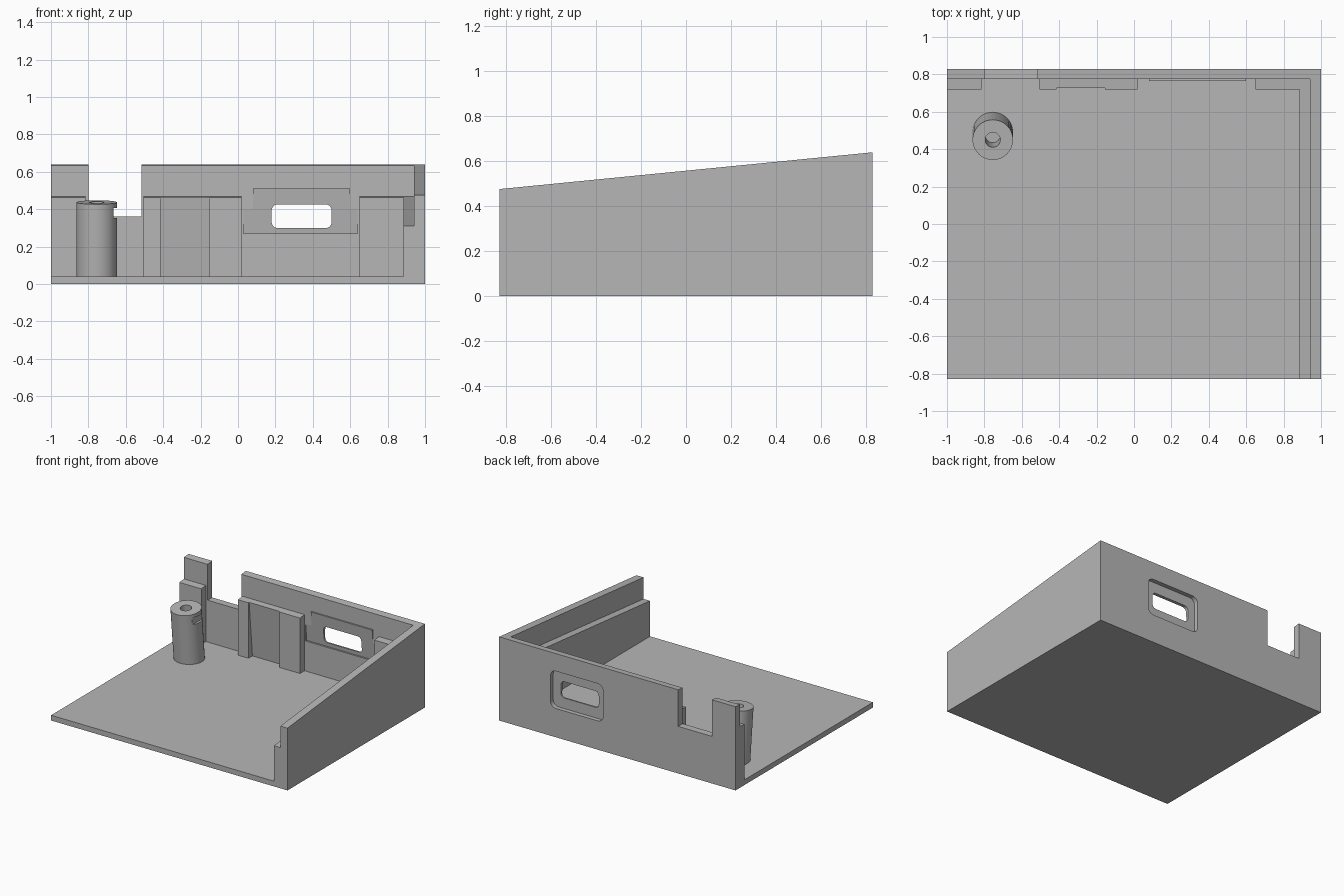
import bpy, bmesh, math
from mathutils import Matrix, Vector

cube = bpy.data.objects.get("Cube")
if cube:
    bpy.data.objects.remove(cube)

grey = bpy.data.materials.new("plain grey")
grey.use_nodes = True
COLOUR = (0.47, 0.47, 0.47, 1)
grey.diffuse_color = COLOUR
grey.node_tree.nodes["Principled BSDF"].inputs["Base Color"].default_value = COLOUR

HALF_X, HALF_Y, FLOOR = 1.0, 0.83, 0.04
WALL_X, WALL_Y = 0.94, 0.775        # inner faces of the outer walls
LEDGE_X, LEDGE_Y = 0.885, 0.72      # inner faces of the lid ledges
SLOPE, DROP = 0.0985, 0.165         # lid slope, ledge depth below the rim


def rim(y, drop=0):
    return 0.558 + SLOPE * y - drop


def finish(bm, name):
    bmesh.ops.recalc_face_normals(bm, faces=bm.faces)
    mesh = bpy.data.meshes.new(name)
    bm.to_mesh(mesh)
    bm.free()
    obj = bpy.data.objects.new(name, mesh)
    obj.data.materials.append(grey)
    bpy.context.collection.objects.link(obj)
    return obj


def extrude(name, points, offset):
    bm = bmesh.new()
    face = bm.faces.new([bm.verts.new(p) for p in points])
    new = bmesh.ops.extrude_face_region(bm, geom=[face])["geom"]
    bmesh.ops.translate(bm, vec=offset, verts=[v for v in new if isinstance(v, bmesh.types.BMVert)])
    return finish(bm, name)


def side_prism(name, x0, x1, profile):
    return extrude(name, [(x0, y, z) for y, z in profile], Vector((x1 - x0, 0, 0)))


def box(name, x0, x1, y0, y1, z0, z1):
    return side_prism(name, x0, x1, [(y0, z0), (y1, z0), (y1, z1), (y0, z1)])


def sloped(name, x0, x1, y0, y1, drop=0):
    return side_prism(name, x0, x1, [(y0, FLOOR), (y1, FLOOR), (y1, rim(y1, drop)), (y0, rim(y0, drop))])


def rounded(name, x0, x1, z0, z1, y0, y1, r):
    corners = [(x1 - r, z1 - r), (x0 + r, z1 - r), (x0 + r, z0 + r), (x1 - r, z0 + r)]
    pts = []
    for q, (cx, cz) in enumerate(corners):
        for i in range(7):
            a = math.pi / 2 * (q + i / 6)
            pts.append((cx + r * math.cos(a), y0, cz + r * math.sin(a)))
    return extrude(name, pts, Vector((0, y1 - y0, 0)))


def combine(obj, tool, operation="DIFFERENCE"):
    tool.hide_render = True
    mod = obj.modifiers.new("combine", "BOOLEAN")
    mod.operation, mod.object, mod.solver = operation, tool, "EXACT"
    bpy.context.view_layer.objects.active = obj
    bpy.ops.object.modifier_apply(modifier=mod.name)
    bpy.data.objects.remove(tool)


def cylinder(name, radius, length, top):
    # The axis stands square to the sloping lid
    bm = bmesh.new()
    bmesh.ops.create_cone(bm, cap_ends=True, segments=48, radius1=radius, radius2=radius, depth=length,
                          matrix=Matrix.Translation((0, 0, -length / 2)))
    bm.transform(Matrix.Translation(top) @ Matrix.Rotation(math.atan(SLOPE), 4, "X"))
    return finish(bm, name)


# Floor and the closed side
box("floor", -HALF_X, HALF_X, -HALF_Y, HALF_Y, 0, FLOOR)
sloped("side_wall", WALL_X, HALF_X, -HALF_Y, HALF_Y)
sloped("side_ledge", LEDGE_X, WALL_X, -HALF_Y, WALL_Y, DROP)

# Back wall with a leaning seat for a board, a socket window and a cable notch
back = sloped("back_wall", -HALF_X, WALL_X, WALL_Y, HALF_Y)
combine(back, side_prism("board_pocket", 0.03, 0.64,
                         [(0.74, 0.27), (0.788, 0.27), (WALL_Y, 0.4), (0.74, 0.4)]))
combine(back, side_prism("board_pad", 0.08, 0.6,
                         [(0.785, 0.4), (WALL_Y, 0.4), (0.764, 0.51), (0.785, 0.51)]), "UNION")
combine(back, rounded("plug_recess", 0.12, 0.565, 0.22, 0.505, 0.797, 0.9, 0.045))
combine(back, rounded("window", 0.18, 0.5, 0.3, 0.425, 0.7, 0.9, 0.03))
combine(back, box("cable_notch", -0.8, -0.515, 0.7, 0.9, 0.36, 0.8))

# Ledge pieces along the back wall
sloped("back_ledge_right", -HALF_X, -0.815, LEDGE_Y, WALL_Y, DROP)
middle = sloped("back_ledge_middle", -0.505, 0.02, LEDGE_Y, WALL_Y, DROP)
sloped("back_ledge_left", 0.65, LEDGE_X, LEDGE_Y, WALL_Y, DROP)

# Leaning groove in the middle ledge
combine(middle, side_prism("groove", -0.415, -0.155,
                           [(0.68, 0.03), (0.768, 0.03), (0.726, 0.48), (0.68, 0.48)]))

# Leaning screw post with a pilot hole and a small side cut
top = Vector((-0.755, 0.45, 0.437))
post = cylinder("screw_post", 0.108, 0.42, top)
up = Vector((0, -SLOPE, 1)).normalized()
combine(post, cylinder("pilot_hole", 0.04, 0.3, top + up * 0.05))
combine(post, box("post_cut", -0.665, -0.6, 0.3, 0.7, 0.352, 0.407))
bpy.ops.object.select_all(action="DESELECT")
post.select_set(True)
bpy.context.view_layer.objects.active = post
bpy.ops.object.shade_smooth_by_angle(angle=math.radians(30))
